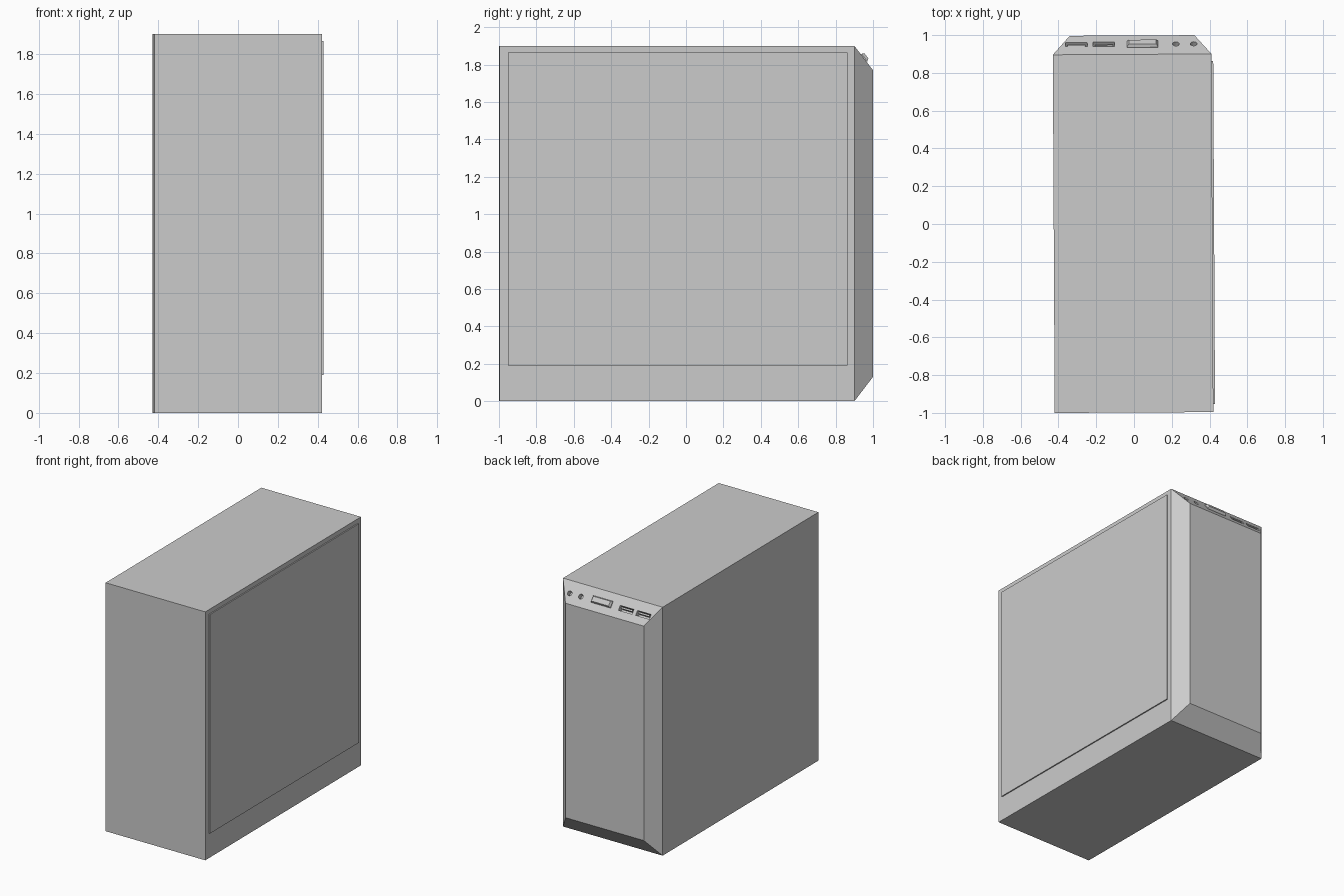
import bpy, bmesh
from math import radians, sqrt
from mathutils import Matrix, Vector

if "Cube" in bpy.data.objects:
    bpy.data.objects.remove(bpy.data.objects["Cube"])

# The whole tower sits very slightly turned about z
TURN = Matrix.Rotation(radians(0.3), 4, 'Z')

# Frame of the sloping port strip: x across, y down the slope, z outward
L = sqrt(0.10 ** 2 + 0.13 ** 2)
SLOPE = Matrix(((1, 0, 0, 0),
                (0, 0.10 / L, 0.13 / L, 0.95),
                (0, -0.13 / L, 0.10 / L, 1.835),
                (0, 0, 0, 1)))


def loft(name, rings, matrix=None):
    """Skin a stack of equal-length vertex rings and cap both ends."""
    bm = bmesh.new()
    rows = [[bm.verts.new(p) for p in ring] for ring in rings]
    n = len(rows[0])
    for a, b in zip(rows, rows[1:]):
        for i in range(n):
            j = (i + 1) % n
            bm.faces.new((a[i], a[j], b[j], b[i]))
    bm.faces.new(rows[0])
    bm.faces.new(rows[-1])
    bmesh.ops.recalc_face_normals(bm, faces=bm.faces)
    bm.transform(TURN @ (matrix or Matrix()))
    me = bpy.data.meshes.new(name)
    bm.to_mesh(me)
    bm.free()
    ob = bpy.data.objects.new(name, me)
    bpy.context.collection.objects.link(ob)
    return ob


def rect(cx, cy, w, h, z):
    return [(cx + sx * w / 2, cy + sy * h / 2, z)
            for sx, sy in ((-1, -1), (1, -1), (1, 1), (-1, 1))]


def disc(cx, cy, r, z, n=16):
    return [Vector((cx, cy, z)) + Matrix.Rotation(radians(360 * i / n), 3, 'Z') @ Vector((r, 0, 0))
            for i in range(n)]


def section(x0, x1, y, z0, z1):
    return [(x0, y, z0), (x1, y, z0), (x1, y, z1), (x0, y, z1)]


# Case with chamfered bezel
case = loft("case", [section(-0.425, 0.415, -0.998, 0, 1.9),
                     section(-0.425, 0.415, 0.898, 0, 1.9),
                     section(-0.335, 0.325, 0.998, 0.13, 1.77)])

# Side panel
side_panel = loft("side_panel", [[(x, -0.955, 0.19), (x, 0.86, 0.19),
                                  (x, 0.86, 1.865), (x, -0.955, 1.865)]
                                 for x in (0.41, 0.424)])

# Port openings, each with its inner part
cutters = []
for i, x in enumerate((-0.30, -0.155)):
    cutters.append(loft("port_cutter", [rect(x, 0.006, 0.115, 0.036, z) for z in (-0.045, 0.02)], SLOPE))
    loft(f"usb_tongue_{i + 1}", [rect(x, 0.0, 0.095, 0.012, z) for z in (-0.047, -0.005)], SLOPE)
for x in (0.227, 0.321):
    cutters.append(loft("jack_cutter", [disc(x, 0.006, 0.018, z) for z in (-0.04, 0.03)], SLOPE))

bpy.context.view_layer.objects.active = case
for c in cutters:
    m = case.modifiers.new("cut", 'BOOLEAN')
    m.operation, m.solver, m.object = 'DIFFERENCE', 'EXACT', c
    bpy.ops.object.modifier_apply(modifier=m.name)
    bpy.data.objects.remove(c)

# Power button
power_button = loft("power_button", [rect(0.05, 0.0, 0.165, 0.050, -0.005),
                                     rect(0.05, 0.0, 0.165, 0.050, 0.004),
                                     rect(0.05, 0.0, 0.145, 0.036, 0.018)], SLOPE)
